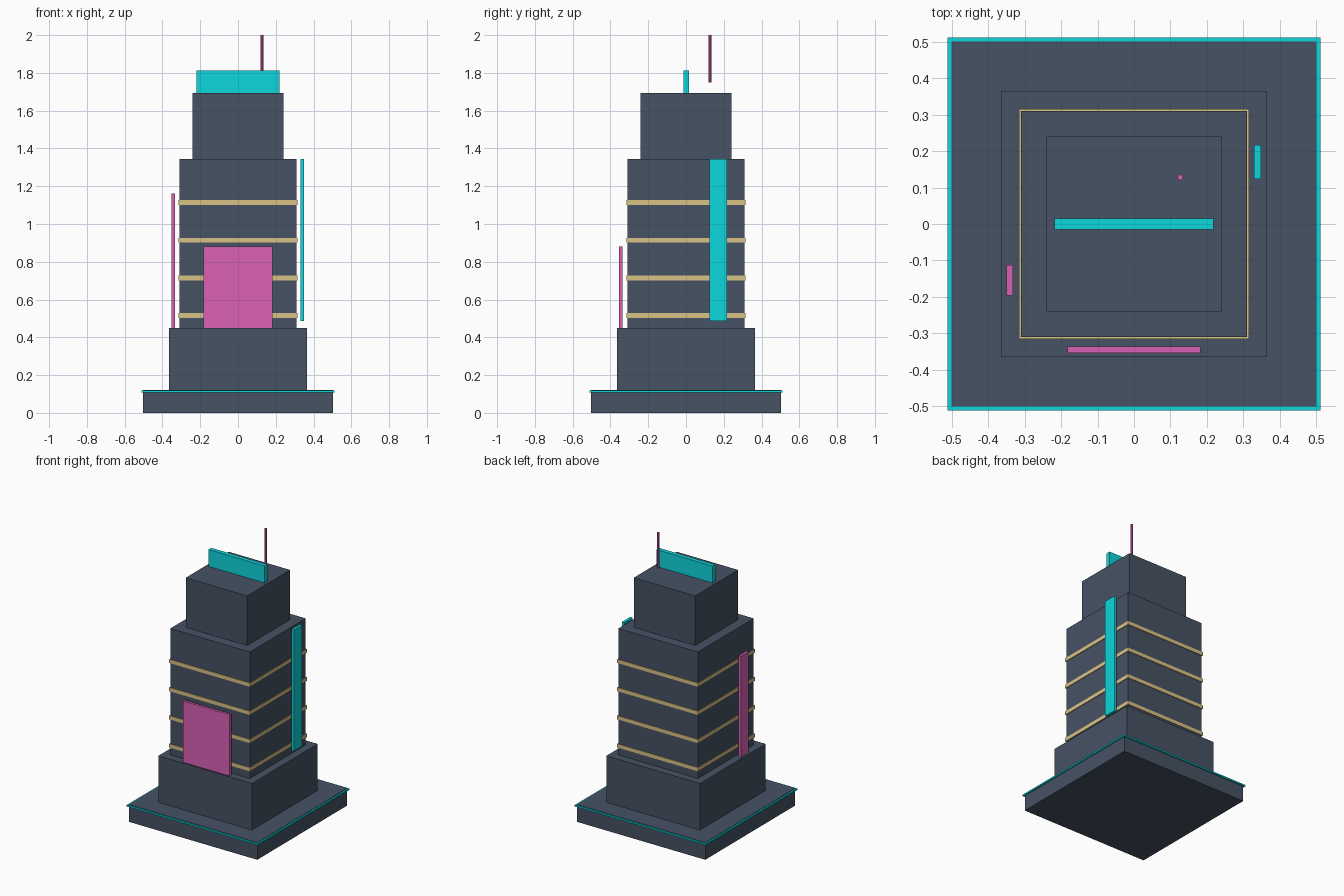
import bpy

if "Cube" in bpy.data.objects:
    bpy.data.objects.remove(bpy.data.objects["Cube"])


def material(name, rgb):
    m = bpy.data.materials.new(name)
    m.diffuse_color = (*rgb, 1)
    m.use_nodes = True
    m.node_tree.nodes["Principled BSDF"].inputs["Base Color"].default_value = m.diffuse_color
    return m


SLATE = material("slate", (0.061, 0.084, 0.127))
CYAN = material("cyan_neon", (0.004, 0.67, 0.72))
PINK = material("pink_neon", (0.71, 0.12, 0.47))
TAN = material("warm_window", (0.70, 0.54, 0.24))


def box(name, x, y, z, mat):
    """Box from (min, max) ranges on each axis."""
    lo, hi = zip(x, y, z)
    bpy.ops.mesh.primitive_cube_add(size=1, location=[(a + b) / 2 for a, b in zip(lo, hi)])
    ob = bpy.context.object
    ob.name = name
    ob.scale = [b - a for a, b in zip(lo, hi)]
    bpy.ops.object.transform_apply(location=False, rotation=False, scale=True)
    ob.data.materials.append(mat)
    return ob


def tier(name, half, z0, z1, mat=SLATE):
    return box(name, (-half, half), (-half, half), (z0, z1), mat)


# Stepped tower body
tier("plinth", 0.502, 0.0, 0.122)
tier("podium", 0.366, 0.122, 0.45)
tier("main_tower", 0.311, 0.45, 1.343)
tier("upper_tower", 0.24, 1.343, 1.693)

# Neon edge around the plinth
tier("plinth_trim", 0.512, 0.109, 0.119, CYAN)

# Lit window bands
for i in range(4):
    z = 0.516 + 0.199 * i
    tier(f"window_band_{i + 1}", 0.316, z - 0.013, z + 0.013, TAN)

# Signs standing off the walls
box("front_billboard", (-0.183, 0.183), (-0.354, -0.336), (0.45, 0.882), PINK)
box("right_sign", (0.330, 0.349), (0.124, 0.217), (0.486, 1.343), CYAN)
box("left_sign", (-0.351, -0.333), (-0.197, -0.112), (0.45, 1.162), PINK)
box("roof_sign", (-0.219, 0.219), (-0.0145, 0.0155), (1.693, 1.812), CYAN)

# Rooftop antenna
bpy.ops.mesh.primitive_cylinder_add(vertices=8, radius=0.008, depth=0.25,
                                    location=(0.127, 0.128, 1.875))
antenna = bpy.context.object
antenna.name = "antenna"
antenna.data.materials.append(PINK)
